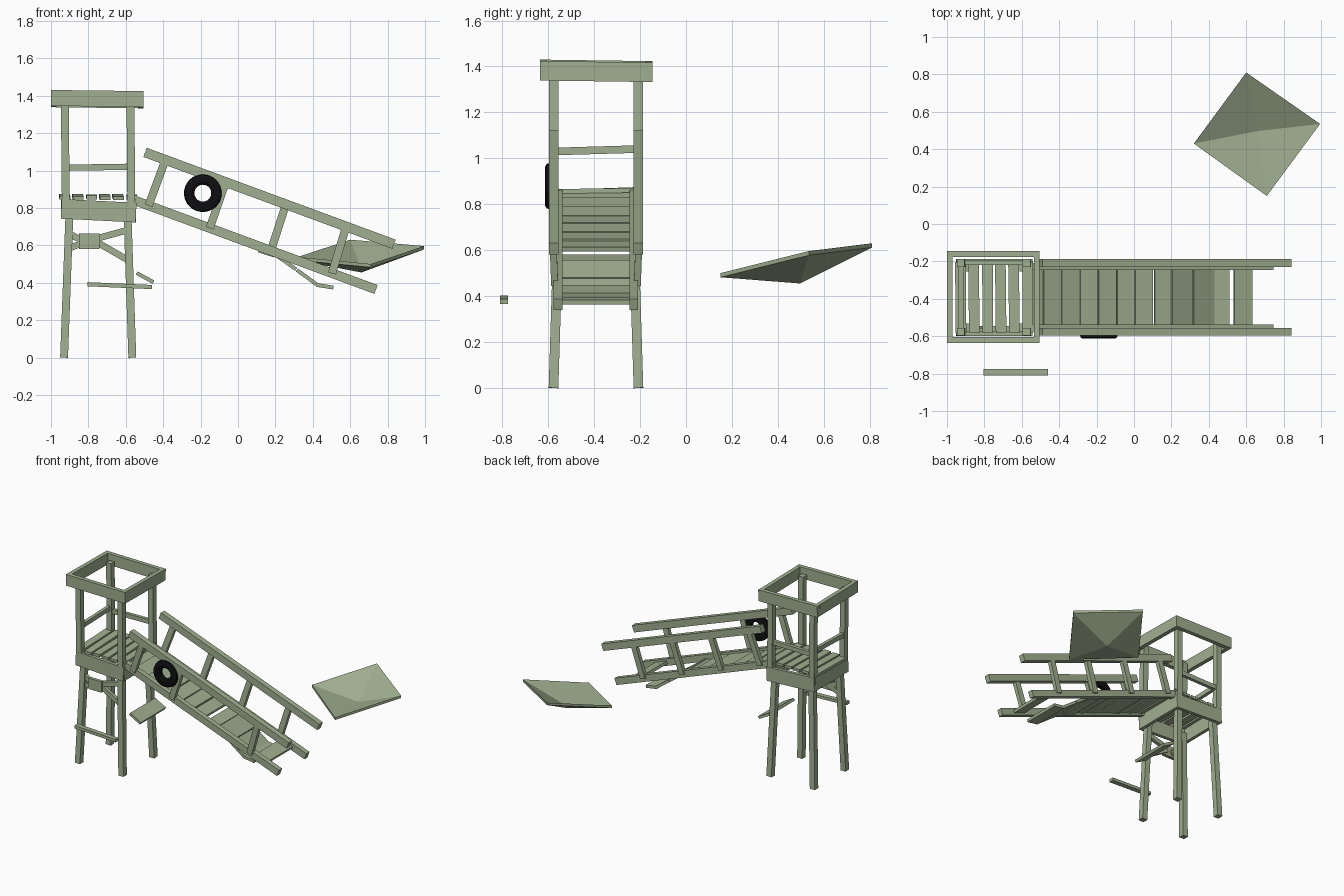
import bpy, bmesh, math, random
from mathutils import Vector

if "Cube" in bpy.data.objects:
    bpy.data.objects.remove(bpy.data.objects["Cube"])

random.seed(4)


def material(name, rgb):
    m = bpy.data.materials.new(name)
    m.diffuse_color = (*rgb, 1)
    m.use_nodes = True
    m.node_tree.nodes["Principled BSDF"].inputs["Base Color"].default_value = m.diffuse_color
    return m


WOOD = material("green_wood", (0.35, 0.43, 0.28))
RUBBER = material("black_rubber", (0.005, 0.005, 0.006))


def make(name, verts, faces, mat):
    me = bpy.data.meshes.new(name)
    me.from_pydata(verts, [], faces)
    bm = bmesh.new()
    bm.from_mesh(me)
    bmesh.ops.recalc_face_normals(bm, faces=bm.faces)
    bm.to_mesh(me)
    bm.free()
    me.materials.append(mat)
    ob = bpy.data.objects.new(name, me)
    bpy.context.collection.objects.link(ob)
    return ob


def beam(name, p0, p1, w, h, side=(0, 1, 0)):
    """Box from p0 to p1, w wide along 'side', h thick across it."""
    p0, p1 = Vector(p0), Vector(p1)
    d = (p1 - p0).normalized()
    s = Vector(side)
    s = (s - d * s.dot(d)).normalized()
    u = d.cross(s)
    v = [p + s * w / 2 * a + u * h / 2 * b for p in (p0, p1)
         for a, b in ((-1, -1), (1, -1), (1, 1), (-1, 1))]
    return make(name, v, [(0, 1, 2, 3), (4, 5, 6, 7), (0, 1, 5, 4), (1, 2, 6, 5),
                          (2, 3, 7, 6), (3, 0, 4, 7)], WOOD)


X = (1, 0, 0)
YC = -0.392          # centre line of tower and slide

# Tower: splayed legs, upper posts
for sx, xb, xt, xu, xv in (("left", -0.93, -0.9, -0.92, -0.926), ("right", -0.565, -0.592, -0.57, -0.575)):
    for sy, k in (("front", -1), ("back", 1)):
        beam(f"{sy}_{sx}_leg", (xb, YC + k * 0.185, 0), (xt, YC + k * 0.16, 0.8), 0.042, 0.042)
        beam(f"{sy}_{sx}_post", (xu, YC + k * 0.184, 0.74), (xv, YC + k * 0.184, 1.38), 0.042, 0.042)

# Platform skirt and deck slats
for sy, k in (("front", -1), ("back", 1)):
    beam(f"{sy}_skirt", (-0.945, YC + k * 0.193, 0.795), (-0.545, YC + k * 0.193, 0.775), 0.025, 0.105)
for sx, x, z in (("left", -0.933, 0.795), ("right", -0.557, 0.775)):
    beam(f"{sx}_skirt", (x, -0.585, z), (x, -0.2, z), 0.025, 0.105, X)
for i in range(6):
    x = -0.925 + i * 0.0715
    t = random.uniform(-0.006, 0.006)
    beam("deck_slat", (x, -0.582, 0.857 + t), (x + t, -0.202, 0.86 - t), 0.057, 0.02, X)

# Railings on the back and left sides
beam("back_railing", (-0.91, -0.208, 1.015), (-0.58, -0.208, 1.02), 0.025, 0.033)
beam("left_railing", (-0.925, -0.565, 1.03), (-0.925, -0.22, 1.04), 0.025, 0.033, X)

# Top frame, slightly tilted
for sy, y, o in (("front", -0.62, 0.004), ("back", -0.161, -0.003)):
    beam(f"{sy}_top_frame", (-1, y, 1.384 + o), (-0.505, y, 1.378 + o), 0.031, 0.085)
for sx, x, o in (("left", -0.985, 0.003), ("right", -0.52, -0.003)):
    beam(f"{sx}_top_frame", (x, -0.605, 1.384 + o), (x, -0.176, 1.378 + o), 0.031, 0.085, X)

# Broken cross brace on the front
YF = YC - 0.165
beam("brace_plate", (-0.85, YF - 0.012, 0.622), (-0.74, YF - 0.012, 0.622), 0.025, 0.082)
for x, z, x2, z2 in ((-0.9, 0.66, -0.8, 0.61), (-0.9, 0.585, -0.8, 0.625),
                     (-0.76, 0.635, -0.595, 0.68), (-0.76, 0.62, -0.595, 0.525)):
    beam("brace_arm", (x, YF, z), (x2, YF, z2), 0.025, 0.035)

# Loose pieces
beam("loose_plank", (-0.805, -0.793, 0.392), (-0.46, -0.793, 0.377), 0.036, 0.022)
beam("loose_slat", (-0.542, -0.375, 0.452), (-0.452, -0.375, 0.403), 0.3, 0.02)


# Ramp: side rails and balusters
def low(x):
    return 0.364 - 0.369 * (x - 0.738)


def high(x):
    return 1.097 - 0.369 * (x + 0.497)


for sy, k in (("front", -1), ("back", 1)):
    beam(f"{sy}_upper_rail", (-0.497, YC + k * 0.184, high(-0.497)),
         (0.834, YC + k * 0.184, high(0.834)), 0.042, 0.052)
    beam(f"{sy}_lower_rail", (-0.55, YC + k * 0.165, low(-0.55)),
         (0.738, YC + k * 0.165, low(0.738)), 0.038, 0.05)
    for i in range(4):
        if k == -1 and i == 2:      # missing baluster
            continue
        a, b = -0.385 + 0.322 * i, -0.478 + 0.327 * i
        beam(f"{sy}_baluster", (b, YC + k * 0.18, low(b)), (a, YC + k * 0.19, high(a) + 0.01), 0.03, 0.043)

# Ramp slats, sagging where broken
for i in range(7):
    x = -0.585 + 0.0985 * i
    t = random.uniform(-0.006, 0.006)
    beam("ramp_slat", (x, YC, low(x) + t), (x + 0.094, YC, low(x + 0.094) - t), 0.3, 0.02)
for x, z, x2, z2 in ((0.11, 0.572, 0.195, 0.545), (0.2, 0.55, 0.31, 0.472), (0.315, 0.468, 0.425, 0.388),
                     (0.42, 0.388, 0.51, 0.374), (0.535, low(0.535), 0.63, low(0.63))):
    beam("sagging_slat", (x, YC, z), (x2, YC, z2), 0.29, 0.02)

# Tyre: rounded section turned about the y axis
profile = [(0.045, -0.572), (0.045, -0.604), (0.058, -0.613), (0.086, -0.613),
           (0.097, -0.607), (0.101, -0.592), (0.098, -0.575), (0.088, -0.572)]
N, P = 32, len(profile)
verts = [(-0.188 + r * math.cos(2 * math.pi * i / N), y, 0.879 + r * math.sin(2 * math.pi * i / N))
         for i in range(N) for r, y in profile]
faces = [(i * P + j, i * P + (j + 1) % P, (i + 1) % N * P + (j + 1) % P, (i + 1) % N * P + j)
         for i in range(N) for j in range(P)]
tyre = make("tyre", verts, faces, RUBBER)
bpy.context.view_layer.objects.active = tyre
tyre.select_set(True)
bpy.ops.object.shade_smooth_by_angle()

# Fallen roof: upside-down hollow pyramid
rim = [(0.6, 0.81, 0.612), (0.995, 0.535, 0.578), (0.71, 0.15, 0.482), (0.32, 0.43, 0.52)]
outer = rim + [(0.66, 0.497, 0.455)]
inner = [(x, y, z + 0.018) for x, y, z in outer]
faces = []
for i in range(4):
    j = (i + 1) % 4
    faces += [(i, j, 4), (5 + j, 5 + i, 9), (j, i, 5 + i, 5 + j)]
make("fallen_roof", outer + inner, faces, WOOD)
